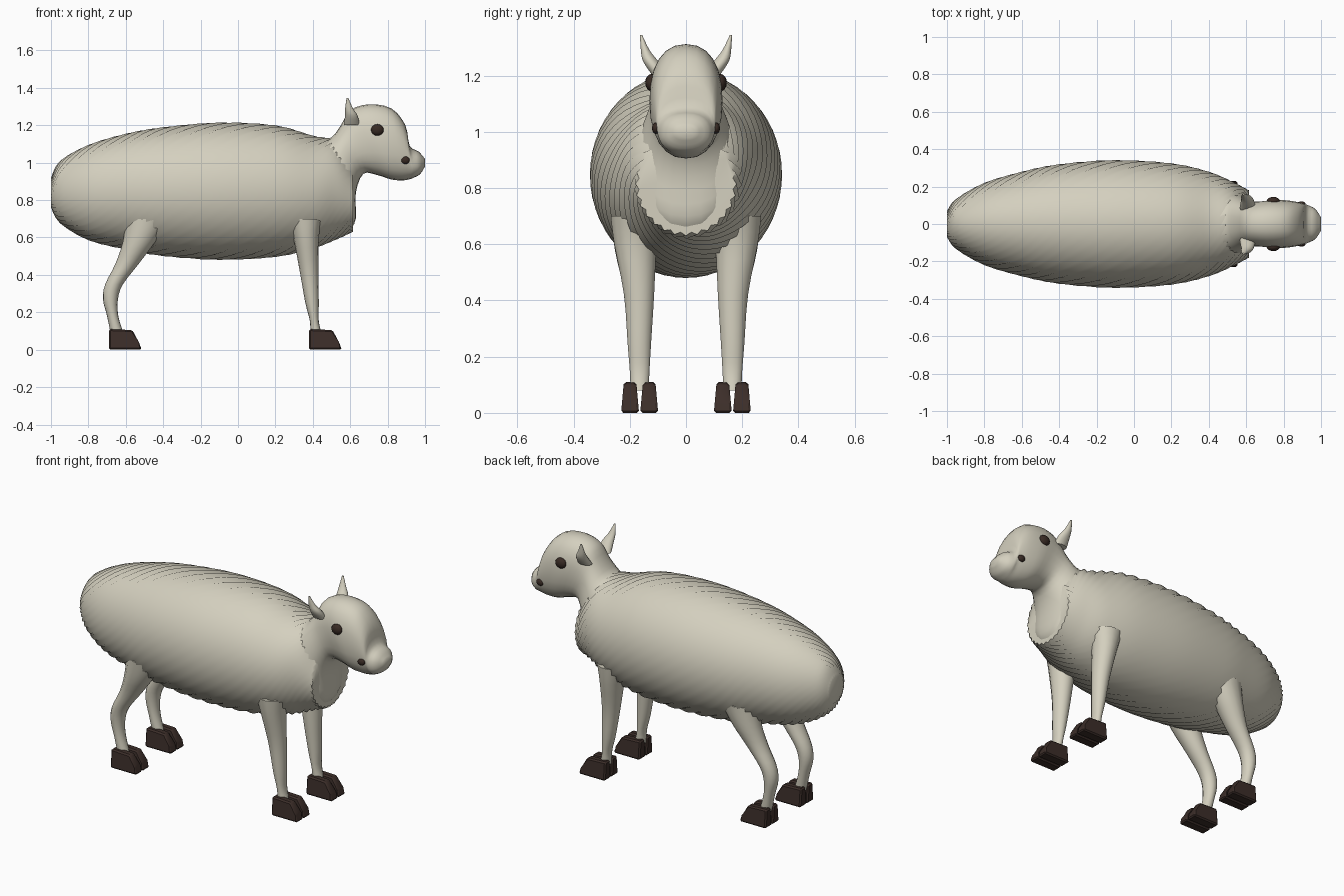
import bpy, bmesh, math
from mathutils import Vector

if "Cube" in bpy.data.objects:
    bpy.data.objects.remove(bpy.data.objects["Cube"])


def material(name, rgb):
    m = bpy.data.materials.new(name)
    m.diffuse_color = (*rgb, 1)
    m.use_nodes = True
    m.node_tree.nodes["Principled BSDF"].inputs["Base Color"].default_value = m.diffuse_color
    return m


WOOL = material("cream wool", (0.66, 0.63, 0.52))
HOOF = material("dark brown hoof", (0.045, 0.027, 0.022))
EYE = material("dark eye", (0.04, 0.024, 0.018))


def spline(rows, sub):
    """Catmull-Rom interpolation of section rows."""
    out = []
    for i in range(len(rows) - 1):
        p = [rows[max(0, min(len(rows) - 1, i + k))] for k in (-1, 0, 1, 2)]
        for s in range(sub):
            t = s / sub
            out.append([0.5 * (2 * b + (c - a) * t + (2 * a - 5 * b + 4 * c - d) * t * t
                               + (3 * b - a - 3 * c + d) * t ** 3) for a, b, c, d in zip(*p)])
    out.append(list(rows[-1]))
    return out


def finish(name, bm, mat, mirror=False, angle=50):
    bmesh.ops.recalc_face_normals(bm, faces=bm.faces)
    me = bpy.data.meshes.new(name)
    bm.to_mesh(me)
    bm.free()
    ob = bpy.data.objects.new(name, me)
    bpy.context.collection.objects.link(ob)
    me.materials.append(mat)
    if mirror:
        ob.modifiers.new("both sides", 'MIRROR').use_axis = (False, True, False)
    bpy.ops.object.select_all(action='DESELECT')
    ob.select_set(True)
    bpy.context.view_layer.objects.active = ob
    if angle:
        bpy.ops.object.shade_smooth_by_angle(angle=math.radians(angle))
    return ob


def loft(name, rows, sub=3, segs=16, power=2.0, bump=0.0, mirror=False, angle=50):
    """Rows: ax, az, bx, bz (ends of the section in side view), centre y, half width."""
    bm = bmesh.new()
    rings = []
    for i, (ax, az, bx, bz, cy, hw) in enumerate(spline(rows, sub)):
        c = Vector(((ax + bx) / 2, cy, (az + bz) / 2))
        h = Vector(((bx - ax) / 2, 0, (bz - az) / 2))
        ring = []
        for j in range(segs):
            t = 2 * math.pi * j / segs
            u, v = (math.copysign(abs(f) ** (2 / power), f) for f in (math.cos(t), math.sin(t)))
            d = h * u + Vector((0, hw * v, 0))
            if (i + j) % 2:
                d -= d.normalized() * min(bump, d.length * 0.1)
            ring.append(bm.verts.new(c + d))
        rings.append(ring)
    for a, b in zip(rings, rings[1:]):
        for j in range(segs):
            k = (j + 1) % segs
            bm.faces.new((a[j], a[k], b[k], b[j]))
    bm.faces.new(rings[0])
    bm.faces.new(rings[-1])
    return finish(name, bm, mat=WOOL, mirror=mirror, angle=angle)


# Woolly body: x, bottom, top, half width
body = [(-1.0, 0.76, 0.92, 0.07), (-0.95, 0.675, 1.01, 0.135), (-0.8, 0.585, 1.095, 0.22),
        (-0.6, 0.535, 1.155, 0.28), (-0.4, 0.50, 1.19, 0.32), (-0.1, 0.48, 1.215, 0.342),
        (0.2, 0.495, 1.20, 0.325), (0.4, 0.54, 1.145, 0.28), (0.53, 0.59, 1.115, 0.225),
        (0.615, 0.63, 1.0, 0.18)]
loft("woolly_body", [(x, lo, x, hi, 0, w) for x, lo, hi, w in body],
     sub=6, segs=56, bump=0.012, angle=55)

# Neck and head in one sweep: throat point, nape point, half width
head = [(0.60, 0.64, 0.38, 1.10, 0.175), (0.63, 0.70, 0.44, 1.12, 0.175),
        (0.63, 0.84, 0.50, 1.135, 0.155), (0.67, 0.94, 0.55, 1.20, 0.125),
        (0.74, 0.935, 0.60, 1.28, 0.12), (0.82, 0.91, 0.70, 1.312, 0.13),
        (0.88, 0.905, 0.82, 1.29, 0.122), (0.92, 0.912, 0.895, 1.20, 0.108),
        (0.945, 0.922, 0.918, 1.09, 0.10), (0.975, 0.94, 0.965, 1.06, 0.08),
        (1.0, 0.98, 1.0, 1.02, 0.035)]
loft("neck_and_head", [(a, b, c, d, 0, w) for a, b, c, d, w in head], segs=24, power=2.3)

# Ears and legs: z, back x, front x, centre y, half width
ear = [(1.20, 0.565, 0.65, 0.09, 0.03), (1.25, 0.572, 0.64, 0.125, 0.028),
       (1.29, 0.573, 0.615, 0.145, 0.016), (1.345, 0.58, 0.59, 0.16, 0.004)]
front = [(0.70, 0.26, 0.45, 0.18, 0.09), (0.60, 0.295, 0.432, 0.18, 0.077),
         (0.42, 0.33, 0.43, 0.167, 0.055), (0.25, 0.36, 0.432, 0.166, 0.043),
         (0.15, 0.385, 0.432, 0.165, 0.036), (0.08, 0.385, 0.45, 0.165, 0.033)]
hind = [(0.70, -0.60, -0.36, 0.18, 0.09), (0.58, -0.615, -0.44, 0.18, 0.075),
        (0.46, -0.655, -0.53, 0.17, 0.058), (0.35, -0.71, -0.615, 0.167, 0.048),
        (0.27, -0.722, -0.642, 0.166, 0.043), (0.18, -0.70, -0.64, 0.165, 0.037),
        (0.08, -0.68, -0.61, 0.165, 0.033)]
for name, rows in (("ears", ear), ("front_legs", front), ("hind_legs", hind)):
    loft(name, [(b, z, f, z, y, w) for z, b, f, y, w in rows], segs=14, mirror=True)


# Cloven hooves: two tapered, bevelled toes per foot
def toe(name, x, y):
    bm = bmesh.new()
    prof = [(0, 0.0), (0.175, 0.0), (0.16, 0.04), (0.125, 0.105), (0.0, 0.11)]
    sides = []
    for s in (-1, 1):
        sides.append([bm.verts.new((x + px, y + s * (0.032 - 0.09 * pz), pz)) for px, pz in prof])
    n = len(prof)
    bm.faces.new(sides[0])
    bm.faces.new(sides[1])
    for i in range(n):
        k = (i + 1) % n
        bm.faces.new((sides[0][i], sides[0][k], sides[1][k], sides[1][i]))
    bmesh.ops.bevel(bm, geom=bm.edges[:], offset=0.008, segments=1, affect='EDGES')
    finish(name, bm, HOOF, mirror=True, angle=30)


for label, x in (("front", 0.38), ("hind", -0.69)):
    for side, y in (("inner", 0.131), ("outer", 0.199)):
        toe(f"{label}_hoof_{side}_toe", x, y)


# Eyes and nostrils
def bead(name, loc, r, depth):
    bm = bmesh.new()
    bmesh.ops.create_uvsphere(bm, u_segments=14, v_segments=8, radius=1)
    for v in bm.verts:
        v.co = Vector((v.co.x * r, v.co.y * depth, v.co.z * r * 0.88)) + Vector(loc)
    finish(name, bm, EYE, mirror=True)


bead("eyes", (0.745, 0.123, 1.175), 0.035, 0.022)
bead("nostrils", (0.895, 0.107, 1.013), 0.023, 0.014)
